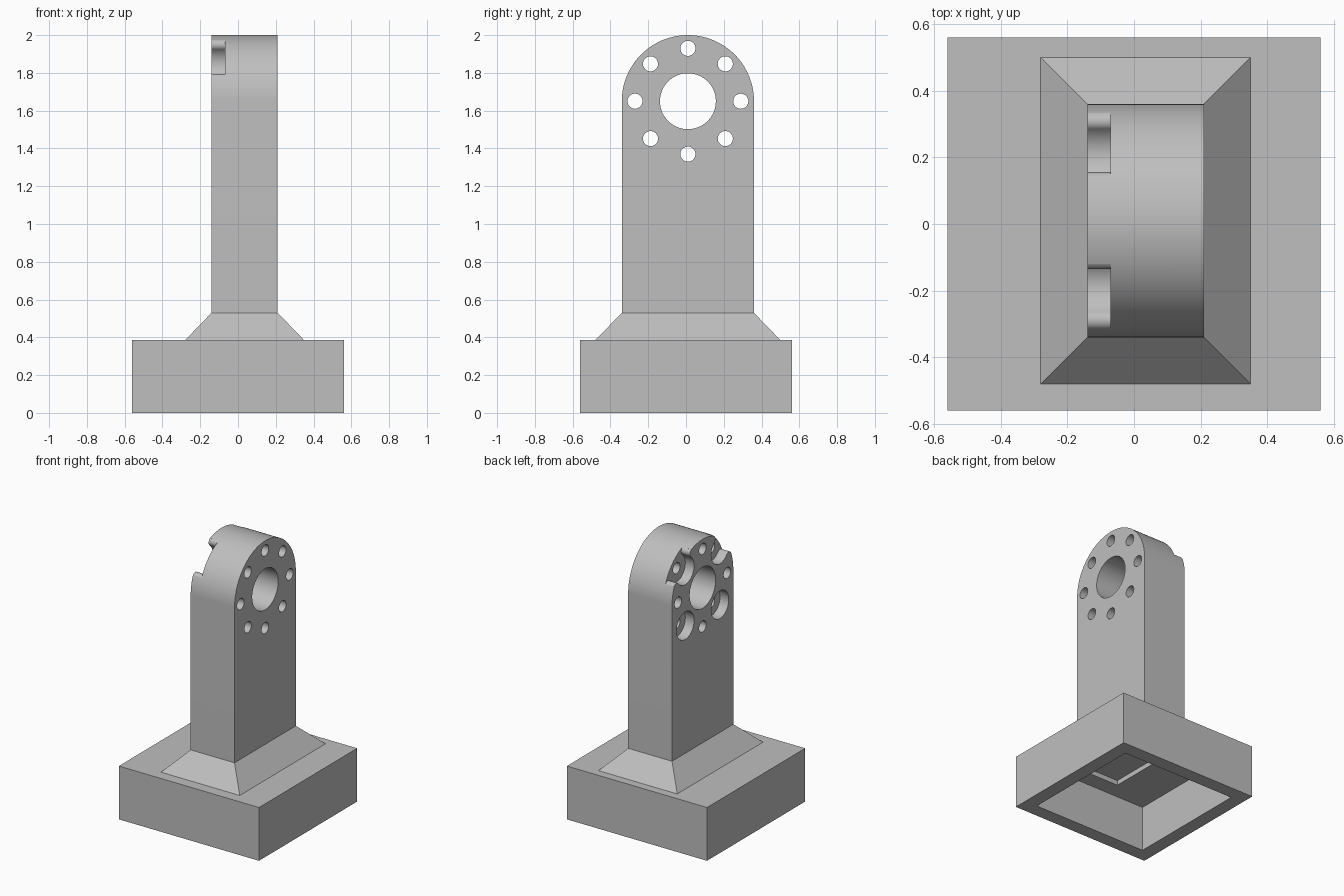
import bpy, bmesh, math
from math import sin, cos, pi, radians

cube = bpy.data.objects.get("Cube")
if cube:
    bpy.data.objects.remove(cube, do_unlink=True)

gray = bpy.data.materials.new("plain gray")
gray.use_nodes = True
gray.diffuse_color = (0.52, 0.52, 0.52, 1)
gray.node_tree.nodes["Principled BSDF"].inputs["Base Color"].default_value = (0.52, 0.52, 0.52, 1)

# Main dimensions
X0, X1 = -0.14, 0.21          # tower thickness
CY, CZ, R = 0.01, 1.65, 0.35  # centre and radius of the rounded head
BASE_TOP, COLLAR_TOP, FLARE = 0.385, 0.53, 0.14
BOLT_RING, POCKET, FILLET = 0.28, 0.1, 0.03
POCKET_FLOOR = -0.07


def loft(name, bottom, top):
    """Solid between two matching rings of points."""
    bm = bmesh.new()
    a = [bm.verts.new(p) for p in bottom]
    b = [bm.verts.new(p) for p in top]
    bm.faces.new(a)
    bm.faces.new(b)
    for i in range(len(a)):
        j = (i + 1) % len(a)
        bm.faces.new((a[i], a[j], b[j], b[i]))
    bmesh.ops.recalc_face_normals(bm, faces=bm.faces)
    mesh = bpy.data.meshes.new(name)
    bm.to_mesh(mesh)
    bm.free()
    mesh.materials.append(gray)
    ob = bpy.data.objects.new(name, mesh)
    bpy.context.collection.objects.link(ob)
    return ob


def rect(x0, x1, y0, y1, z):
    return [(x0, y0, z), (x1, y0, z), (x1, y1, z), (x0, y1, z)]


def box(name, x0, x1, y0, y1, z0, z1):
    return loft(name, rect(x0, x1, y0, y1, z0), rect(x0, x1, y0, y1, z1))


def prism(name, profile, x0, x1):
    """Extrude a (y, z) profile along x."""
    return loft(name, [(x0, y, z) for y, z in profile], [(x1, y, z) for y, z in profile])


def arc(cx, cy, r, a0, a1, n):
    return [(cx + r * cos(a0 + (a1 - a0) * i / n), cy + r * sin(a0 + (a1 - a0) * i / n))
            for i in range(n + 1)]


def circle(cx, cy, r, n=48):
    return arc(cx, cy, r, 0, 2 * pi, n)[:-1]


def cut(target, cutters):
    bpy.ops.object.select_all(action='DESELECT')
    bpy.context.view_layer.objects.active = target
    target.select_set(True)
    for c in cutters:
        c.hide_render = True
        mod = target.modifiers.new("cut", 'BOOLEAN')
        mod.operation, mod.solver, mod.object = 'DIFFERENCE', 'EXACT', c
        bpy.ops.object.modifier_apply(modifier=mod.name)
        bpy.data.objects.remove(c, do_unlink=True)


# Hollow base with a shallow recess under the tower
base = box("base", -0.56, 0.56, -0.56, 0.56, 0, BASE_TOP)
cut(base, [box("cavity_cutter", -0.46, 0.46, -0.46, 0.46, -0.1, 0.33),
           box("recess_cutter", X0, X1, CY - R, CY + R, 0.2, 0.365)])

# Sloped collar between base and tower
collar = loft("collar",
              rect(X0 - FLARE, X1 + FLARE, CY - R - FLARE, CY + R + FLARE, BASE_TOP),
              rect(X0, X1, CY - R, CY + R, COLLAR_TOP))

# Tower with a rounded head
profile = [(CY - R, COLLAR_TOP), (CY + R, COLLAR_TOP)] + arc(CY, CZ, R, 0, pi, 64)
tower = prism("tower", profile, X0, X1)

# Bearing hole and ring of bolt holes
cutters = [prism("bore_cutter", circle(CY, CZ, 0.148, 64), -1, 1)]
for i in range(8):
    a = i * pi / 4
    cutters.append(prism("bolt_cutter", circle(CY + BOLT_RING * cos(a), CZ + BOLT_RING * sin(a), 0.04, 32), -1, 1))

# Lower bolt pockets: closed round counterbores
for a in (radians(225), radians(315)):
    cutters.append(prism("pocket_cutter",
                         circle(CY + BOLT_RING * cos(a), CZ + BOLT_RING * sin(a), POCKET), -1, POCKET_FLOOR))

# Upper bolt pockets: open to the rim with rounded lips
rf = R - FILLET
theta = math.acos((rf ** 2 + BOLT_RING ** 2 - (POCKET + FILLET) ** 2) / (2 * rf * BOLT_RING))
fx, fy = rf * cos(theta), rf * sin(theta)
phi = math.atan2(fy, fx - BOLT_RING)
half = [(0.45 * cos(theta), 0.45 * sin(theta))]
half += arc(fx, fy, FILLET, theta + 2 * pi - radians(8), phi + pi, 14)
half += arc(BOLT_RING, 0, POCKET, phi, pi, 16)[1:]
notch = half + [(u, -v) for u, v in reversed(half[:-1])]
for a in (radians(45), radians(135)):
    turned = [(CY + u * cos(a) - v * sin(a), CZ + u * sin(a) + v * cos(a)) for u, v in notch]
    cutters.append(prism("notch_cutter", turned, -1, POCKET_FLOOR))
cut(tower, cutters)

# Smooth the round surfaces, keep the edges crisp
bpy.ops.object.select_all(action='DESELECT')
tower.select_set(True)
bpy.context.view_layer.objects.active = tower
bpy.ops.object.shade_smooth_by_angle(angle=radians(30))
